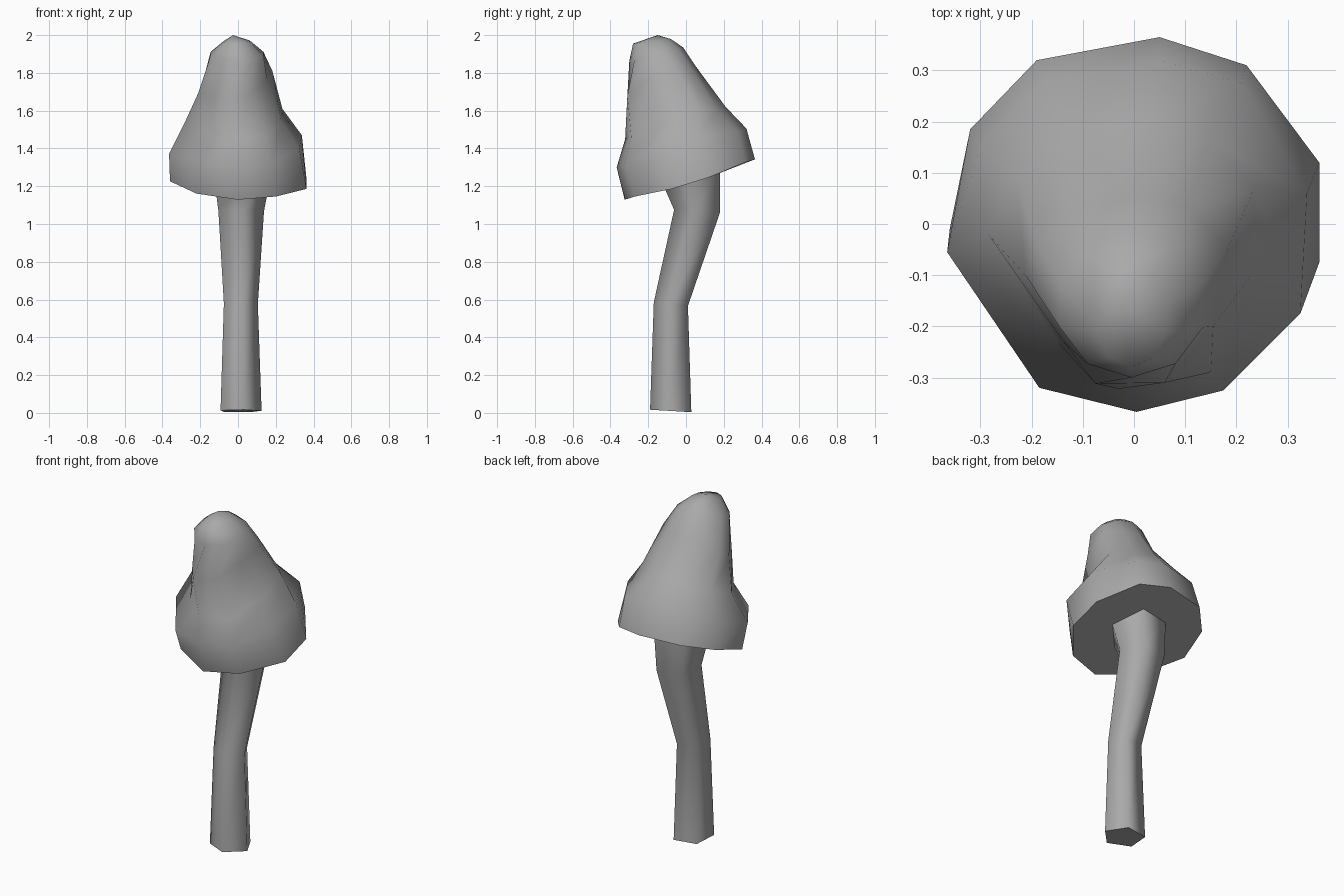
import bpy, bmesh, math
from mathutils import Vector

if "Cube" in bpy.data.objects:
    bpy.data.objects.remove(bpy.data.objects["Cube"])


def material(name, value):
    m = bpy.data.materials.new(name)
    m.diffuse_color = (value, value, value, 1)
    m.use_nodes = True
    m.node_tree.nodes["Principled BSDF"].inputs["Base Color"].default_value = m.diffuse_color
    return m


grey = material("stone_grey", 0.4)


def loft(name, rings, angle, apex=None):
    """Skin a stack of equal-sized rings, capping the bottom and closing the top."""
    bm = bmesh.new()
    loops = [[bm.verts.new(p) for p in ring] for ring in rings]
    n = len(loops[0])
    for low, high in zip(loops, loops[1:]):
        for i in range(n):
            j = (i + 1) % n
            bm.faces.new((low[i], low[j], high[j], high[i]))
    bm.faces.new(loops[0][::-1])
    if apex:
        tip = bm.verts.new(apex)
        for i in range(n):
            bm.faces.new((loops[-1][i], loops[-1][(i + 1) % n], tip))
    else:
        bm.faces.new(loops[-1])
    bmesh.ops.recalc_face_normals(bm, faces=bm.faces)
    mesh = bpy.data.meshes.new(name)
    bm.to_mesh(mesh)
    bm.free()
    mesh.materials.append(grey)
    ob = bpy.data.objects.new(name, mesh)
    bpy.context.collection.objects.link(ob)
    bpy.ops.object.select_all(action='DESELECT')
    ob.select_set(True)
    bpy.context.view_layer.objects.active = ob
    bpy.ops.object.shade_smooth_by_angle(angle=math.radians(angle))
    return ob


def tilted_ring(n, start, cx, cy, rx, ry, z, slope):
    """Regular ring whose height rises by slope along y."""
    ring = []
    for i in range(n):
        a = math.radians(start) + i * math.tau / n
        y = ry * math.sin(a)
        ring.append(Vector((cx + rx * math.cos(a), cy + y, z + slope * y)))
    return ring


# Stem: bent five-sided tube, flaring where it meets the cap
stem_sections = [
    (0.010, -0.076, 0.116, 0.010, -0.06),
    (0.010, -0.076, 0.096, 0.575, -0.10),
    (0.010, 0.064, 0.129, 1.068, -0.06),
    (0.015, 0.037, 0.158, 1.250, 0.31),
]
loft("stem", [tilted_ring(5, -80, x, y, r, r, z, s)
              for x, y, r, z, s in stem_sections], 78)

# Cap: irregular ten-sided rim on a slanted plane, then lumpy rings
rim_xy = [(0.362, 0.12), (0.22, 0.31), (0.05, 0.365), (-0.19, 0.32), (-0.32, 0.185),
          (-0.36, -0.01), (-0.22, -0.22), (0.0, -0.325), (0.2, -0.27), (0.362, -0.075)]
rim = [(x, y, 1.13 + 0.31 * (y + 0.32) - (0.02 if x > 0.3 else 0)) for x, y in rim_xy]
belly = [(0.338, 0.06, 1.47), (0.21, 0.275, 1.485), (0.05, 0.32, 1.505), (-0.17, 0.28, 1.49),
         (-0.3, 0.15, 1.44), (-0.365, -0.055, 1.37), (-0.185, -0.32, 1.32),
         (0.005, -0.367, 1.30), (0.175, -0.325, 1.32), (0.325, -0.175, 1.40)]
waist = [(0.235, 0.07, 1.61), (0.14, 0.17, 1.60), (0.03, 0.21, 1.62), (-0.12, 0.18, 1.61),
         (-0.23, 0.1, 1.57), (-0.285, -0.02, 1.53), (-0.15, -0.23, 1.48),
         (-0.03, -0.322, 1.45), (0.15, -0.29, 1.46), (0.23, -0.1, 1.54)]
shoulder = [(0.182, -0.05, 1.81), (0.105, 0.03, 1.82), (0.0, 0.055, 1.83),
            (-0.12, 0.015, 1.79), (-0.19, -0.04, 1.74), (-0.212, -0.1, 1.69),
            (-0.138, -0.23, 1.67), (-0.075, -0.312, 1.65), (0.06, -0.31, 1.68),
            (0.155, -0.2, 1.76)]
crown = [tilted_ring(10, 18, -0.005, -0.158, 0.147, 0.142, 1.9, 0.25),
         tilted_ring(10, 18, -0.005, -0.18, 0.072, 0.1, 1.967, 0.12)]
loft("cap", [rim, belly, waist, shoulder] + crown, 60, apex=(-0.025, -0.15, 2.0))
